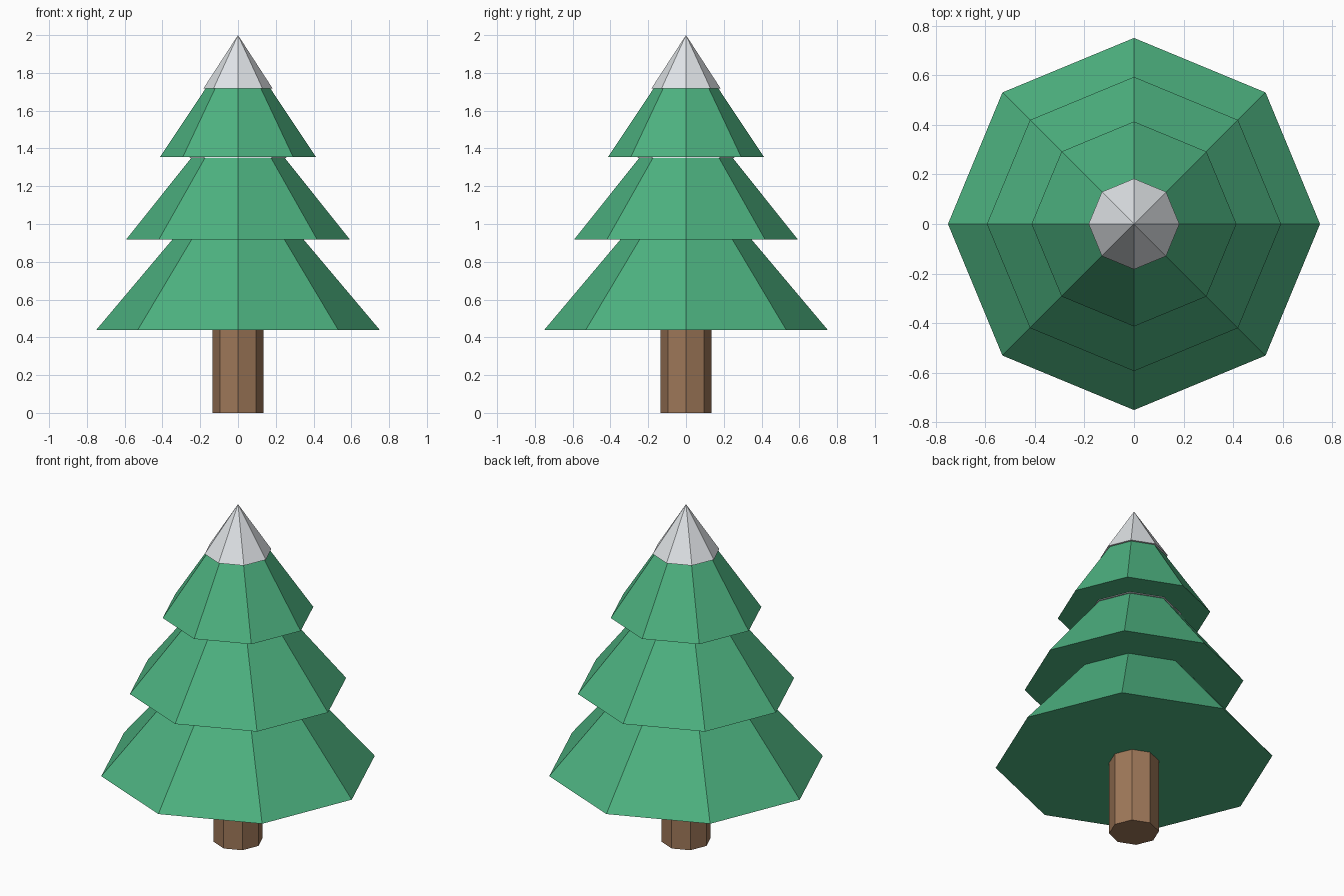
import bpy
import bmesh
from mathutils import Matrix

default = bpy.data.objects.get("Cube")
if default:
    bpy.data.objects.remove(default, do_unlink=True)


def make_material(name, rgb):
    mat = bpy.data.materials.new(name)
    mat.use_nodes = True
    color = (*rgb, 1.0)
    mat.diffuse_color = color
    mat.node_tree.nodes["Principled BSDF"].inputs["Base Color"].default_value = color
    return mat


def eight_sided(name, mat, r_low, r_high, z_low, z_high):
    """Flat-shaded octagonal cone or prism with corners on the axes."""
    bm = bmesh.new()
    bmesh.ops.create_cone(
        bm, cap_ends=True, segments=8, radius1=r_low, radius2=r_high,
        depth=z_high - z_low,
        matrix=Matrix.Translation((0, 0, (z_low + z_high) / 2)))
    bmesh.ops.remove_doubles(bm, verts=bm.verts, dist=0.0001)
    bmesh.ops.recalc_face_normals(bm, faces=bm.faces)
    mesh = bpy.data.meshes.new(name)
    bm.to_mesh(mesh)
    bm.free()
    mesh.materials.append(mat)
    obj = bpy.data.objects.new(name, mesh)
    bpy.context.scene.collection.objects.link(obj)
    return obj


bark = make_material("bark brown", (0.34, 0.185, 0.098))
needles = make_material("needle green", (0.074, 0.445, 0.216))
snow = make_material("snow white", (0.81, 0.84, 0.87))

# Trunk
eight_sided("trunk", bark, 0.135, 0.135, 0, 0.5)

# Overlapping foliage tiers: base radius, base height, apex height
tiers = {
    "lower_foliage": (0.75, 0.44, 1.33),
    "middle_foliage": (0.593, 0.917, 1.66),
    "upper_foliage": (0.413, 1.355, 1.975),
}
for name, (radius, base, apex) in tiers.items():
    eight_sided(name, needles, radius, 0, base, apex)

# Snow on the tip, and a thin rim peeking out below the upper tier
eight_sided("snow_tip", snow, 0.183, 0, 1.718, 2)
eight_sided("middle_snow", snow, 0.258, 0, 1.349, 1.69)
